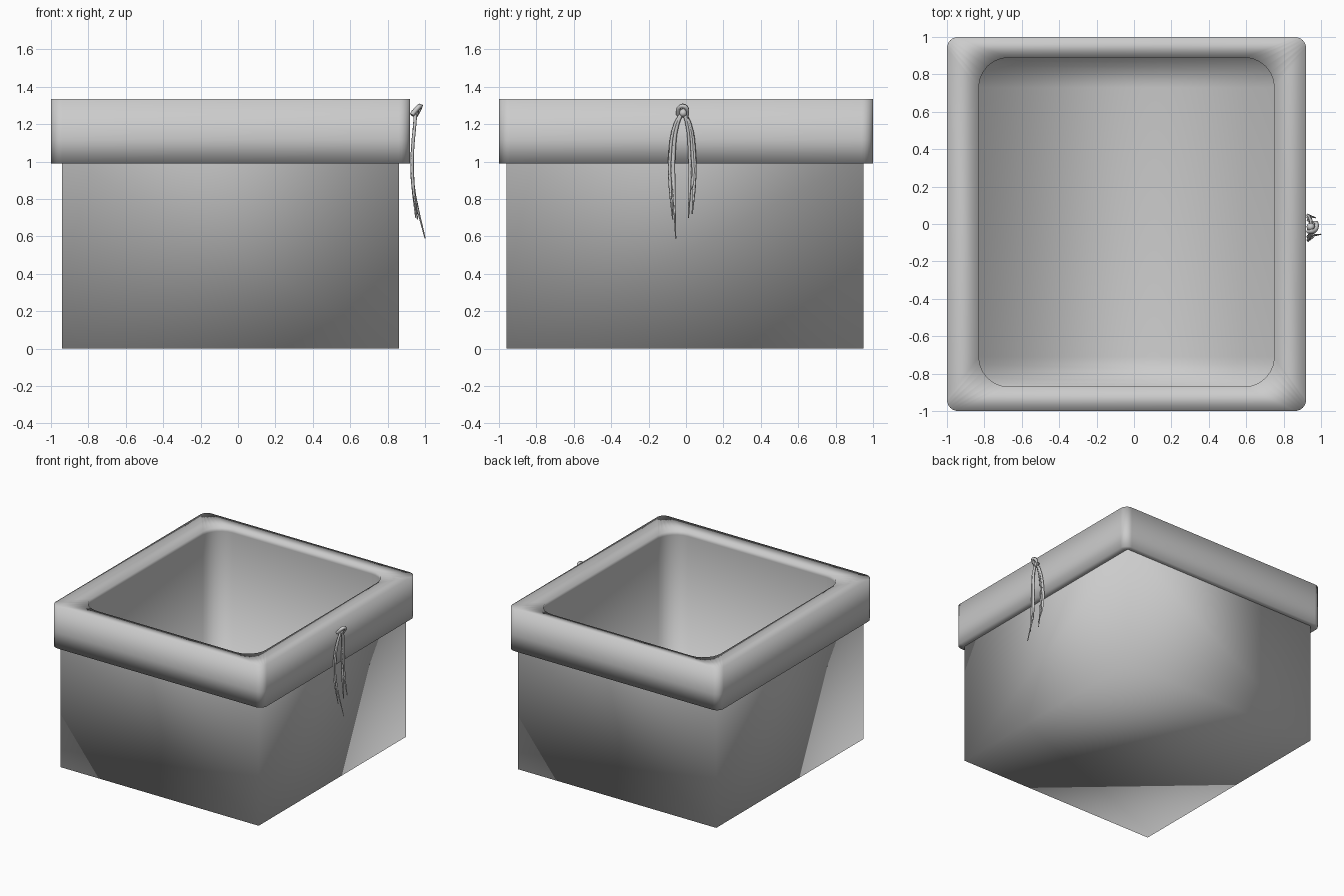
import bpy, bmesh, math

cube = bpy.data.objects.get("Cube")
if cube:
    bpy.data.objects.remove(cube, do_unlink=True)


def make_material(name, value):
    mat = bpy.data.materials.new(name)
    mat.use_nodes = True
    color = (value, value, value, 1)
    mat.diffuse_color = color
    mat.node_tree.nodes["Principled BSDF"].inputs["Base Color"].default_value = color
    return mat


GREY = make_material("soft grey", 0.6)


def finish(bm, name):
    """Turn a bmesh into a smooth-shaded object."""
    bmesh.ops.recalc_face_normals(bm, faces=bm.faces)
    for face in bm.faces:
        face.smooth = True
    mesh = bpy.data.meshes.new(name)
    bm.to_mesh(mesh)
    bm.free()
    mesh.materials.append(GREY)
    obj = bpy.data.objects.new(name, mesh)
    bpy.context.collection.objects.link(obj)
    return obj


def rounded_ring(bm, x0, x1, y0, y1, radius, z, steps=6):
    """Loop of vertices round a rectangle with rounded corners."""
    ring = []
    corners = [(x1, y1, -1, -1), (x0, y1, 1, -1), (x0, y0, 1, 1), (x1, y0, -1, 1)]
    for i, (x, y, sx, sy) in enumerate(corners):
        for k in range(steps + 1):
            a = math.pi / 2 * (i + k / steps)
            ring.append(bm.verts.new((x + radius * (sx + math.cos(a)),
                                      y + radius * (sy + math.sin(a)), z)))
    return ring


def bridge(bm, a, b):
    n = len(a)
    for i in range(n):
        j = (i + 1) % n
        bm.faces.new((a[i], a[j], b[j], b[i]))


# Box body, open at the top, softly shaded over its triangles
bm = bmesh.new()
corners = [(-0.94, -0.96), (0.86, -0.96), (0.86, 0.95), (-0.94, 0.95)]
low = [bm.verts.new((x, y, 0)) for x, y in corners]
high = [bm.verts.new((x, y, 1.03)) for x, y in corners]
for i in range(4):
    j = (i + 1) % 4
    if i % 2 == 0:
        bm.faces.new((low[i], low[j], high[i]))
        bm.faces.new((low[j], high[j], high[i]))
    else:
        bm.faces.new((low[i], low[j], high[j]))
        bm.faces.new((low[i], high[j], high[i]))
bm.faces.new(low[::-1])
finish(bm, "box_body")

# Folded rim and inner lining, one sheet from under the rim to the floor
bm = bmesh.new()
rings = [
    rounded_ring(bm, -0.94, 0.86, -0.96, 0.95, 0.02, 0.995),
    rounded_ring(bm, -1.0, 0.92, -1.0, 1.0, 0.06, 0.99),
    rounded_ring(bm, -1.0, 0.92, -1.0, 1.0, 0.06, 1.12),
    rounded_ring(bm, -1.0, 0.92, -1.0, 1.0, 0.06, 1.335),
    rounded_ring(bm, -0.83, 0.75, -0.87, 0.89, 0.16, 1.32),
    rounded_ring(bm, -0.83, 0.75, -0.87, 0.89, 0.16, 1.29),
    rounded_ring(bm, -0.83, 0.75, -0.87, 0.89, 0.16, 0.05),
]
for a, b in zip(rings, rings[1:]):
    bridge(bm, a, b)
# Floor strips run straight across from side to side
floor, half = rings[-1], len(rings[-1]) // 2
right = floor[half + half // 2:] + floor[:half // 2]
left = floor[half // 2:half + half // 2][::-1]
for i in range(half - 1):
    bm.faces.new((right[i], right[i + 1], left[i + 1], left[i]))
finish(bm, "rim_and_lining")


# Bow cords hanging on the side
def cord(name, points, radius):
    curve = bpy.data.curves.new(name, "CURVE")
    curve.dimensions = "3D"
    curve.bevel_depth = radius
    curve.bevel_resolution = 0
    curve.resolution_u = 4
    curve.use_fill_caps = True
    spline = curve.splines.new("BEZIER")
    spline.bezier_points.add(len(points) - 1)
    for i, (bp, p) in enumerate(zip(spline.bezier_points, points)):
        bp.co = p
        bp.handle_left_type = bp.handle_right_type = "AUTO"
        bp.radius = 0.35 if i == len(points) - 1 else 1
    curve.materials.append(GREY)
    bpy.context.collection.objects.link(bpy.data.objects.new(name, curve))


# Each strand: sideways reach, lowest height, outward reach of its end
strands = [(-0.07, 0.69, 0.96), (-0.05, 0.59, 1.0), (-0.055, 0.8, 0.94),
           (0.06, 0.72, 0.97), (0.035, 0.7, 0.95), (0.05, 0.85, 0.94)]
for i, (reach, bottom, out) in enumerate(strands):
    y = -0.015
    cord(f"bow_strand_{i + 1}", [
        (0.95, y, 1.27),
        (0.945, y + reach * 0.6, 1.2),
        (0.932, y + reach, 1.04),
        (0.935, y + reach, 0.88),
        (out, y + reach * 0.8, bottom)], 0.009)

# Knot and small loop at the top of the bow
cord("bow_loop", [(0.93, -0.04, 1.25), (0.97, -0.03, 1.295),
                  (0.975, 0.0, 1.29), (0.95, 0.01, 1.23)], 0.014)
bm = bmesh.new()
bmesh.ops.create_icosphere(bm, subdivisions=1, radius=0.025)
bmesh.ops.translate(bm, verts=bm.verts, vec=(0.945, -0.015, 1.26))
finish(bm, "bow_knot")
